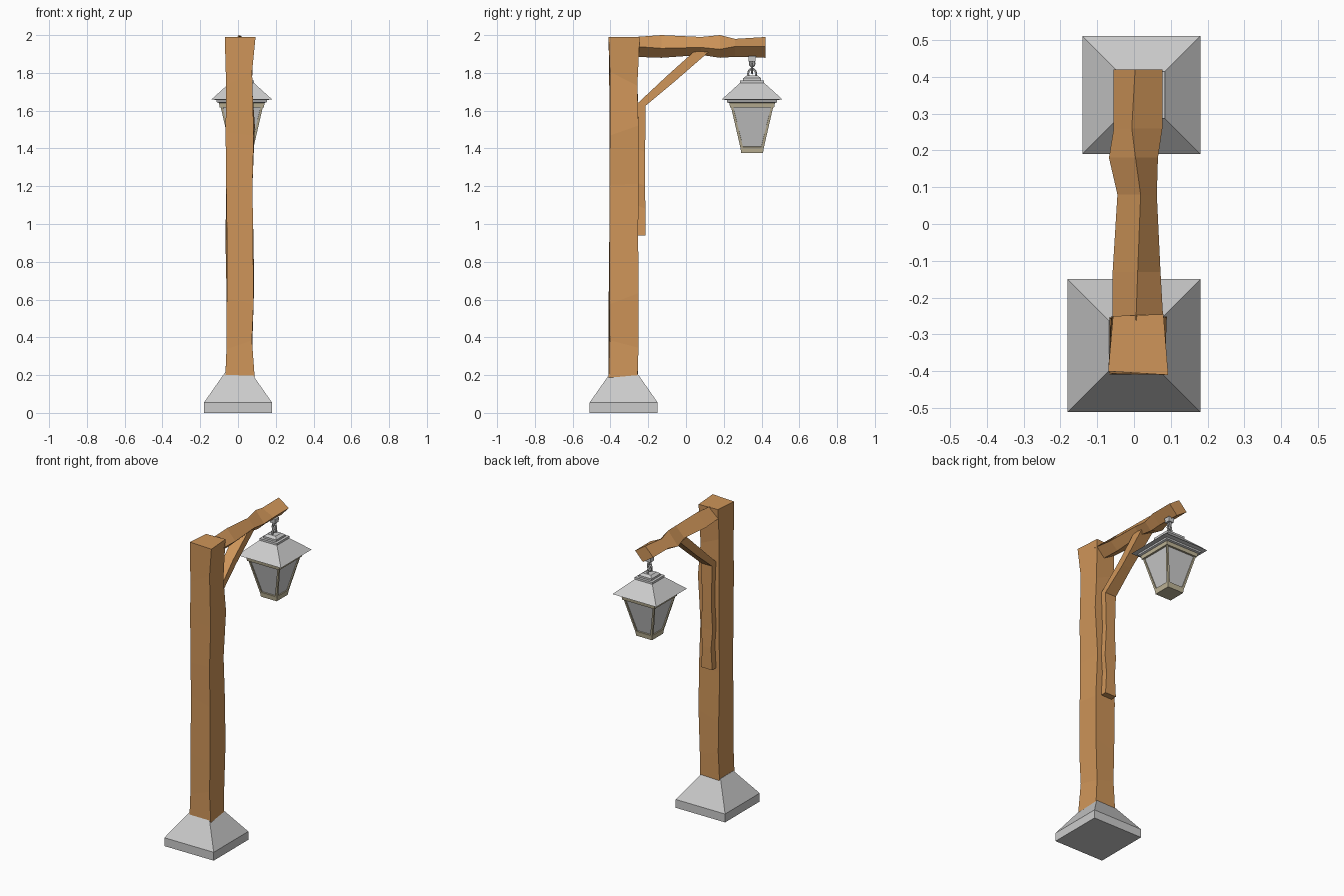
import bpy, bmesh, random
from mathutils import Vector

if "Cube" in bpy.data.objects:
    bpy.data.objects.remove(bpy.data.objects["Cube"])

random.seed(4)


def material(name, rgb):
    m = bpy.data.materials.new(name)
    m.diffuse_color = (*rgb, 1)
    m.use_nodes = True
    m.node_tree.nodes["Principled BSDF"].inputs["Base Color"].default_value = m.diffuse_color
    return m


WOOD = material("wood", (0.62, 0.30, 0.10))
BRASS = material("pale_brass", (0.52, 0.46, 0.31))


def loft(name, rings, mat=None, window=0):
    """Skin four-sided rings; window > 0 cuts an opening in every side face."""
    bm = bmesh.new()
    vs = [[bm.verts.new(p) for p in r] for r in rings]
    sides = []
    for a, b in zip(vs, vs[1:]):
        for i in range(4):
            j = (i + 1) % 4
            sides.append(bm.faces.new((a[i], a[j], b[j], b[i])))
    bm.faces.new(vs[0])
    bm.faces.new(vs[-1])
    bmesh.ops.recalc_face_normals(bm, faces=bm.faces)
    if window:
        bmesh.ops.inset_individual(bm, faces=sides, thickness=window)
        bmesh.ops.delete(bm, geom=sides, context='FACES')
    me = bpy.data.meshes.new(name)
    bm.to_mesh(me)
    bm.free()
    ob = bpy.data.objects.new(name, me)
    bpy.context.collection.objects.link(ob)
    if mat:
        me.materials.append(mat)
    return ob


def stack(name, cx, cy, profile, mat=None, window=0):
    """Square-section solid from (half width, z) pairs."""
    rings = [[(cx + sx * h, cy + sy * h, z) for sx, sy in
              ((-1, -1), (1, -1), (1, 1), (-1, 1))] for h, z in profile]
    return loft(name, rings, mat, window)


def link(name, z, turn, r, stretch):
    bpy.ops.mesh.primitive_torus_add(major_segments=10, minor_segments=5,
                                     major_radius=r, minor_radius=0.006,
                                     location=(LX, LY, z),
                                     rotation=(1.5708, 0, turn))
    ob = bpy.context.object
    ob.name = name
    ob.scale = (1, stretch, 1)


# Stone foot
stack("stone_foot", 0, -0.33, [(0.18, 0), (0.18, 0.055), (0.068, 0.215)])

# Rough-hewn post: x limits per height, with corners chipped inwards
rings = []
for z, x0, x1 in ((0.19, -.07, .09), (0.36, -.063, .085), (0.6, -.07, .09),
                  (0.95, -.07, .09), (1.22, -.063, .083), (1.5, -.07, .09),
                  (1.77, -.065, .083)):
    ring = []
    for x, y, sx, sy in ((x0, -.41, 1, 1), (x1, -.41, -1, 1),
                         (x1, -.25, -1, -1), (x0, -.25, 1, -1)):
        ring.append((x + sx * random.uniform(0, .012),
                     y + sy * random.uniform(0, .008),
                     z + random.uniform(-.04, .04) * (z > .3)))
    rings.append(ring)
foot = [(-.05, -.385, -0.0), (.055, -.385, 0), (.055, -.28, 0), (-.05, -.28, 0)]
top = [(-.07, -.40, 1.99), (.093, -.41, 1.99), (.08, -.245, 1.99), (-.057, -.25, 1.99)]
loft("post", [foot] + rings + [top], WOOD)

# Cross beam set on edge: y, left x, right x, ridge x, ridge z, side z, bottom z
beam = ((-.27, -.058, .08, .005, 1.99, 1.935, 1.885),
        (-.13, -.058, .072, .01, 2.0, 1.925, 1.88),
        (.08, -.045, .062, .018, 1.99, 1.93, 1.895),
        (.18, -.068, .065, .004, 2.0, 1.92, 1.88),
        (.26, -.055, .077, -.006, 1.98, 1.935, 1.885),
        (.42, -.055, .077, .003, 1.99, 1.935, 1.88))
loft("cross_beam", [[(a, y, s - .005), (0.02, y, b), (c, y, s + .005), (r, y, t)]
                    for y, a, c, r, t, s, b in beam], WOOD)

# Backing strip along the post, bending into the diagonal brace
path = ((-.26, .94, -.215, .94, .04), (-.26, 1.1, -.215, 1.08, .032),
        (-.26, 1.22, -.217, 1.2, .042), (-.26, 1.4, -.216, 1.38, .033),
        (-.255, 1.64, -.215, 1.625, .04), (-.1, 1.785, -.065, 1.75, .034),
        (.045, 1.915, .125, 1.915, .04))
loft("brace", [[(-w, ya, za), (w, ya, za), (w, yb, zb), (-w, yb, zb)]
               for ya, za, yb, zb, w in path], WOOD)

# Lantern
LX, LY = 0.02, 0.35
stack("lantern_roof", LX, LY, [(.118, 1.64), (.133, 1.645), (.133, 1.656),
                               (.16, 1.66), (.064, 1.747)])
stack("roof_plate", LX, LY, [(.064, 1.745), (.064, 1.76)])
stack("roof_cap", LX, LY, [(.047, 1.758), (.047, 1.772), (.03, 1.785)])
stack("top_rail", LX, LY, [(.117, 1.618), (.121, 1.642)], BRASS)
frame = stack("lantern_frame", LX, LY, [(.06, 1.395), (.114, 1.63)], BRASS, 0.018)
solid = frame.modifiers.new("thickness", 'SOLIDIFY')
solid.thickness = 0.012
solid.offset = -1
stack("lantern_glass", LX, LY, [(.053, 1.395), (.107, 1.63)])
stack("lantern_bottom", LX, LY, [(.058, 1.375), (.061, 1.40)], BRASS)

# Hanging links and the bracket under the beam
link("lower_link", 1.795, 1.5708, .021, 1.2)
link("middle_link", 1.825, 0, .014, 1.8)
link("upper_link", 1.85, 1.5708, .012, 1.2)
stack("beam_bracket", LX, LY, [(.018, 1.86), (.02, 1.89)])
